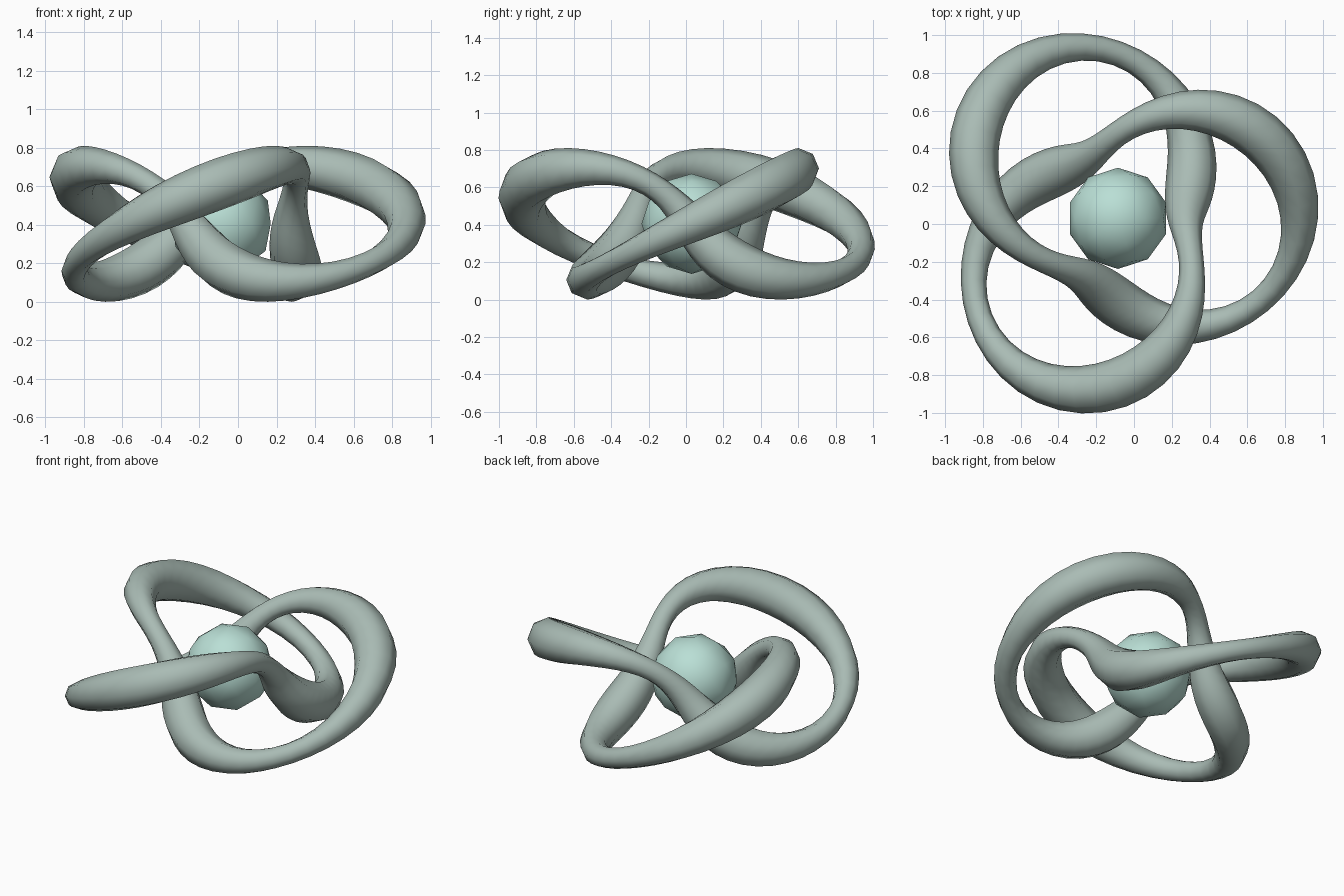
import bpy, bmesh
from math import sin, cos, pi
from mathutils import Vector

cube = bpy.data.objects.get("Cube")
if cube:
    bpy.data.objects.remove(cube, do_unlink=True)

CENTRE = Vector((-0.085, 0.03, 0.405))
RING, SWING = 0.66, 0.30          # knot radius, swing in-out and up-down
TUBE, BULGE = 0.099, 0.033        # mean tube radius, how much it swells
STEPS, SIDES = 120, 8


def material(name, rgb):
    mat = bpy.data.materials.new(name)
    mat.use_nodes = True
    colour = (*rgb, 1)
    mat.diffuse_color = colour
    bsdf = mat.node_tree.nodes["Principled BSDF"]
    bsdf.inputs["Base Color"].default_value = colour
    bsdf.inputs["Roughness"].default_value = 0.6
    return mat


def finish(bm, name, mat):
    bmesh.ops.recalc_face_normals(bm, faces=bm.faces)
    for face in bm.faces:
        face.smooth = True
    mesh = bpy.data.meshes.new(name)
    bm.to_mesh(mesh)
    bm.free()
    mesh.materials.append(mat)
    obj = bpy.data.objects.new(name, mesh)
    bpy.context.collection.objects.link(obj)
    return obj


def path(u):
    r = RING + SWING * cos(1.5 * u)
    return CENTRE + Vector((r * cos(u), r * sin(u), SWING * sin(1.5 * u)))


# Three-lobed knot: a round tube that swells and thins along the path
bm = bmesh.new()
rings = []
for i in range(STEPS):
    u = 4 * pi * i / STEPS
    tangent = (path(u + 0.01) - path(u - 0.01)).normalized()
    side = tangent.cross(Vector((0, 0, 1))).normalized()
    up = side.cross(tangent)
    radius = TUBE + BULGE * sin(3 * u)
    angles = [2 * pi * k / SIDES for k in range(SIDES)]
    rings.append([bm.verts.new(path(u) + radius * (side * cos(a) + up * sin(a)))
                  for a in angles])
for i, ring in enumerate(rings):
    following = rings[(i + 1) % STEPS]
    for k in range(SIDES):
        n = (k + 1) % SIDES
        bm.faces.new((ring[k], ring[n], following[n], following[k]))
finish(bm, "knot", material("grey green", (0.40, 0.50, 0.46)))

# Low-poly ball in the middle
bm = bmesh.new()
bmesh.ops.create_icosphere(bm, subdivisions=2, radius=0.268)
ball = finish(bm, "ball", material("pale mint", (0.49, 0.74, 0.67)))
ball.location = CENTRE
